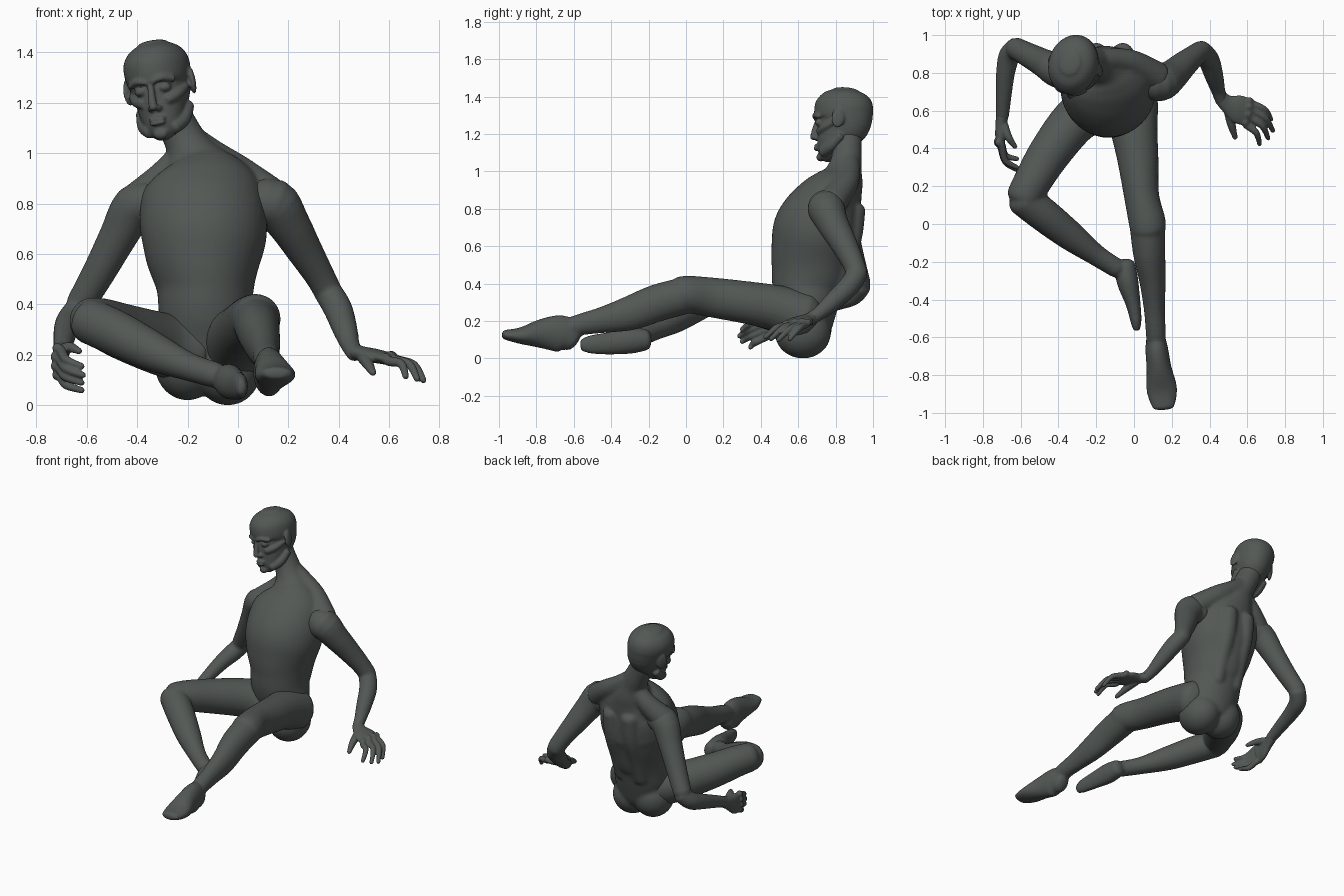
import bpy, bmesh, math
from mathutils import Vector, Matrix

mat = bpy.data.materials.new("dark grey green")
mat.diffuse_color = (0.085, 0.097, 0.090, 1)


def spline(pts, steps=4):
    # Catmull-Rom through rows of (x, y, z, side radius, depth radius)
    rows = [tuple(p) if len(p) == 5 else tuple(p) + (p[3],) for p in pts]
    out = []
    for i in range(len(rows) - 1):
        a, b, c, d = rows[max(i - 1, 0)], rows[i], rows[i + 1], rows[min(i + 2, len(rows) - 1)]
        for s in range(steps):
            t = s / steps
            out.append([0.5 * (2 * q + (r - p) * t + (2 * p - 5 * q + 4 * r - u) * t * t
                               + (3 * q - p - 3 * r + u) * t ** 3)
                        for p, q, r, u in zip(a, b, c, d)])
    return out + [list(rows[-1])]


def tube(bm, pts, side=(1, 0, 0), n=24, cap=0.6):
    # closed sweep with elliptical rings and rounded ends
    rows = spline(pts)
    side = Vector(side)
    cs = [Vector(r[:3]) for r in rows]
    tans = [(cs[min(i + 1, len(cs) - 1)] - cs[max(i - 1, 0)]).normalized() for i in range(len(cs))]
    stations = [(c, t, r[3], r[4]) for c, t, r in zip(cs, tans, rows)]

    def end(st, sign):
        c, t, a, b = st
        h = min(a, b) * cap
        return [(c + t * sign * h * math.sin(u), t, a * math.cos(u), b * math.cos(u)) for u in (0.5, 0.95, 1.35)]
    stations = end(stations[0], -1)[::-1] + stations + end(stations[-1], 1)
    rings = []
    for c, t, a, b in stations:
        u = (side - t * side.dot(t)).normalized()
        v = t.cross(u)
        rings.append([bm.verts.new(c + u * a * math.cos(k * math.tau / n) + v * b * math.sin(k * math.tau / n))
                      for k in range(n)])
    for r0, r1 in zip(rings, rings[1:]):
        for k in range(n):
            bm.faces.new((r0[k], r0[(k + 1) % n], r1[(k + 1) % n], r1[k]))
    bm.faces.new(rings[0][::-1])
    bm.faces.new(rings[-1])


def ball(bm, c, r, rot=None):
    m = Matrix.Translation(c) @ (rot or Matrix()) @ Matrix.Diagonal((*r, 1))
    bmesh.ops.create_uvsphere(bm, u_segments=24, v_segments=16, radius=1, matrix=m)


def finish(name, bm, voxel, smooth):
    # fuse the overlapping masses into one smooth skin
    bmesh.ops.recalc_face_normals(bm, faces=bm.faces)
    me = bpy.data.meshes.new(name)
    bm.to_mesh(me)
    bm.free()
    ob = bpy.data.objects.new(name, me)
    bpy.context.collection.objects.link(ob)
    me.materials.append(mat)
    rm = ob.modifiers.new("fuse", 'REMESH')
    rm.mode = 'VOXEL'
    rm.voxel_size = voxel
    rm.use_smooth_shade = True
    sm = ob.modifiers.new("soften", 'SMOOTH')
    sm.factor = 0.5
    sm.iterations = smooth
    return ob


# torso, neck and hips
bm = bmesh.new()
tube(bm, [(-.11, .65, .16, .16, .13), (-.12, .65, .28, .185, .165), (-.13, .65, .38, .185, .19),
          (-.13, .665, .47, .195, .21), (-.135, .68, .58, .23, .225), (-.135, .70, .68, .25, .235),
          (-.14, .735, .77, .25, .215), (-.145, .775, .85, .235, .18), (-.155, .81, .91, .19, .145),
          (-.17, .835, .96, .13, .115), (-.195, .85, 1.02, .09, .09), (-.225, .86, 1.08, .08, .08),
          (-.26, .86, 1.15, .076, .08), (-.29, .865, 1.23, .07, .08)], n=40)
ball(bm, (-.04, .625, .135), (.13, .15, .135))
ball(bm, (-.20, .64, .16), (.13, .14, .14))
tube(bm, [(-.17, .87, 1.04, .06), (-.09, .87, .985, .062), (0, .85, .925, .068), (.12, .78, .83, .08)], (0, 1, 0))
tube(bm, [(-.23, .86, .98, .055), (-.30, .85, .90, .065), (-.39, .81, .81, .08)], (0, 1, 0))
for s in (-1, 1):  # back muscles beside the spine groove
    x = -.13 + s * .07
    tube(bm, [(x, .78, .33, .05), (x, .825, .48, .055), (x, .88, .64, .06), (x, .90, .80, .06)])
finish("torso", bm, .011, 6)

# arms
bm = bmesh.new()
tube(bm, [(.07, .76, .79, .09), (.14, .75, .80, .10), (.20, .785, .72, .085), (.26, .84, .62, .072),
          (.32, .89, .52, .06), (.355, .915, .455, .056)], (0, 1, 0))
tube(bm, [(.35, .92, .46, .055), (.395, .87, .385, .057), (.425, .78, .30, .049),
          (.445, .71, .24, .038), (.465, .65, .205, .034)], (1, 0, 0))
finish("left_arm", bm, .009, 4)
bm = bmesh.new()
tube(bm, [(-.34, .79, .80, .09), (-.41, .815, .785, .09), (-.475, .85, .67, .076), (-.55, .89, .53, .066),
          (-.625, .93, .40, .058)], (0, 1, 0))
tube(bm, [(-.62, .935, .39, .056), (-.66, .89, .34, .057), (-.68, .80, .305, .05),
          (-.69, .68, .262, .042), (-.697, .57, .22, .035)], (1, 0, 0))
finish("right_arm", bm, .009, 4)


# hands: palm, four fingers and a thumb
def hand(name, palm, lateral, knuckles, tips, lift, thumb):
    bm = bmesh.new()
    tube(bm, palm, lateral)
    for k, t in zip(knuckles, tips):
        k, t = Vector(k), Vector(t)
        mid = (k + t) / 2 + Vector(lift)
        start = k - (t - k) * .2
        tube(bm, [(*start, .021), (*k, .02), (*mid, .0175), (*t, .013)], (.3, .4, .87), n=14, cap=1)
    tube(bm, thumb, (.3, .4, .87), n=14, cap=1)
    finish(name, bm, .006, 2)


hand("left_hand",
     [(.455, .675, .215, .036, .034), (.49, .64, .205, .046, .03), (.55, .61, .195, .075, .028),
      (.605, .585, .182, .07, .024)], (.25, .97, 0),
     [(.63, .635, .178), (.63, .60, .18), (.62, .56, .18), (.60, .52, .175)],
     [(.725, .555, .105), (.735, .495, .10), (.71, .455, .105), (.665, .425, .115)], (.015, .01, .02),
     [(.50, .61, .19, .028), (.515, .53, .165, .023), (.535, .46, .13, .014)])
hand("right_hand",
     [(-.697, .58, .222, .036, .034), (-.703, .53, .20, .048, .03), (-.708, .47, .175, .07, .027),
      (-.705, .43, .165, .066, .023)], (0, .3, .95),
     [(-.70, .41, .215), (-.705, .41, .18), (-.705, .41, .145), (-.70, .42, .11)],
     [(-.62, .30, .155), (-.615, .285, .12), (-.62, .30, .09), (-.62, .345, .06)], (-.02, -.02, -.005),
     [(-.69, .52, .22, .026), (-.665, .46, .23, .021), (-.63, .41, .215, .013)])

# bent right leg and foot rolled on its side
bm = bmesh.new()
tube(bm, [(-.19, .62, .215, .135), (-.31, .55, .245, .125), (-.45, .37, .29, .112),
          (-.54, .22, .325, .10), (-.585, .14, .335, .093)], (0, 0, 1))
tube(bm, [(-.59, .135, .335, .09), (-.48, .05, .285, .09), (-.34, -.06, .215, .079),
          (-.20, -.165, .155, .057), (-.09, -.235, .12, .052)], (0, 0, 1))
tube(bm, [(-.045, -.215, .10, .058, .052), (-.035, -.30, .095, .07, .058), (-.005, -.42, .08, .06, .04),
          (.01, -.51, .075, .05, .03), (.013, -.555, .072, .035, .02)], (0, 0, 1))
finish("right_leg", bm, .010, 5)

# outstretched left leg and foot
bm = bmesh.new()
tube(bm, [(-.01, .63, .22, .14), (0, .50, .265, .125), (.02, .35, .295, .11, .115), (.04, .15, .325, .093, .107),
          (.068, .02, .342, .098, .10), (.075, -.03, .338, .095, .10)])
tube(bm, [(.07, .01, .34, .095, .098), (.08, -.15, .298, .086, .10), (.098, -.30, .242, .07, .092),
          (.108, -.45, .205, .056, .07), (.115, -.57, .18, .053, .057), (.118, -.66, .15, .05, .05)])
tube(bm, [(.115, -.605, .10, .05, .066), (.12, -.66, .13, .06, .10), (.132, -.76, .133, .066, .083),
          (.148, -.88, .122, .082, .046), (.155, -.97, .127, .06, .026)])
finish("left_leg", bm, .010, 5)

# head, modelled upright with the chin at z = 0 and then turned
bm = bmesh.new()
tube(bm, [(0, -.112, .008, .034, .03), (0, -.092, .035, .064, .06), (0, -.062, .08, .086, .092),
          (0, -.03, .14, .102, .122), (0, -.002, .20, .118, .15), (0, .0, .26, .130, .160),
          (0, .005, .31, .126, .152), (0, .008, .35, .10, .122), (0, .01, .374, .06, .073)], n=40, cap=.25)
tube(bm, [(0, -.146, .215, .012), (0, -.160, .17, .015), (0, -.168, .125, .018)], n=16)  # nose
ball(bm, (0, -.15, .063), (.034, .014, .009))  # lips
ball(bm, (0, -.147, .08), (.036, .014, .009))
ball(bm, (0, -.128, .018), (.03, .022, .022))  # chin
for s in (-1, 1):
    tube(bm, [(s * .012, -.152, .228, .012), (s * .05, -.146, .238, .014), (s * .09, -.115, .225, .013)], (0, 0, 1), n=16)  # brow
    tube(bm, [(s * .05, -.118, .148, .022), (s * .085, -.085, .162, .022), (s * .108, -.03, .185, .018)], (0, 0, 1), n=16)  # cheekbone
    ball(bm, (s * .05, -.123, .197), (.026, .022, .018))  # eye
    ball(bm, (s * .016, -.150, .122), (.013, .016, .012))  # nostril
    tube(bm, [(s * .05, -.10, .035, .028), (s * .08, -.05, .06, .03), (s * .095, .005, .11, .026)], (0, 0, 1), n=16)  # jaw
    ball(bm, (s * .131, .005, .205), (.014, .036, .056),
         Matrix.Rotation(s * .35, 4, 'Z') @ Matrix.Rotation(-.15, 4, 'X'))  # ear
pose = (Matrix.Translation((-.315, .843, 1.30)) @ Matrix.Rotation(math.radians(-11), 4, 'Y')
        @ Matrix.Rotation(math.radians(-15), 4, 'Z') @ Matrix.Translation((0, 0, -.24)))
bm.transform(pose)
finish("head", bm, .006, 3)
